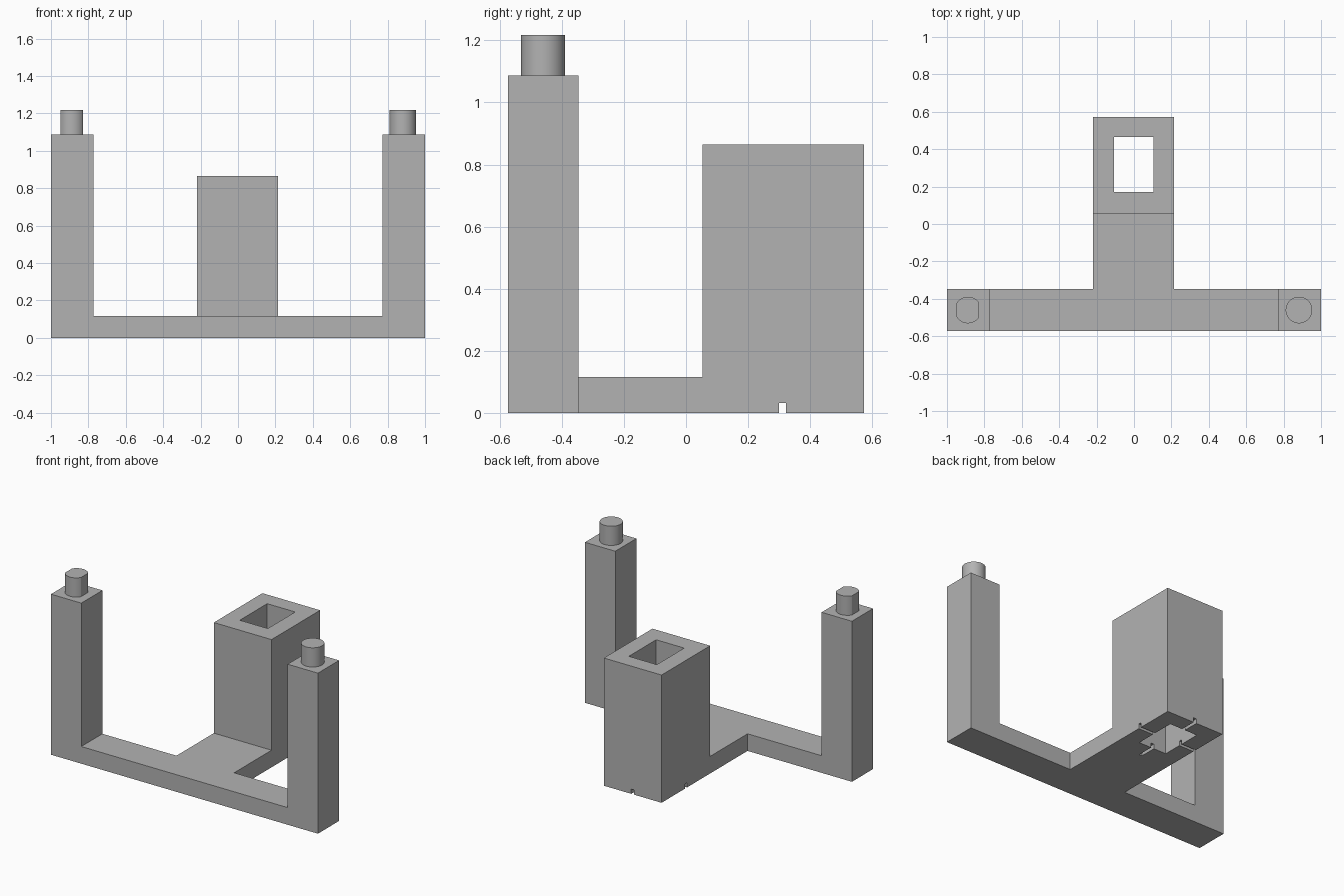
import bpy
import bmesh
import math
from mathutils import Matrix, Vector

if "Cube" in bpy.data.objects:
    bpy.data.objects.remove(bpy.data.objects["Cube"], do_unlink=True)

grey = bpy.data.materials.new("plain grey")
grey.use_nodes = True
grey.diffuse_color = (0.45, 0.45, 0.45, 1)
grey.node_tree.nodes["Principled BSDF"].inputs["Base Color"].default_value = grey.diffuse_color


def finish(name, bm):
    mesh = bpy.data.meshes.new(name)
    bm.to_mesh(mesh)
    bm.free()
    mesh.materials.append(grey)
    obj = bpy.data.objects.new(name, mesh)
    bpy.context.collection.objects.link(obj)
    return obj


def box(name, x, y, z):
    low, high = (Vector(c) for c in zip(x, y, z))
    bm = bmesh.new()
    place = Matrix.Translation((low + high) / 2) @ Matrix.Diagonal((*(high - low), 1))
    bmesh.ops.create_cube(bm, size=1, matrix=place)
    return finish(name, bm)


def combine(target, other, operation):
    """Apply a boolean and discard the helper."""
    mod = target.modifiers.new(operation, "BOOLEAN")
    mod.operation, mod.object, mod.solver = operation, other, "EXACT"
    graph = bpy.context.evaluated_depsgraph_get()
    mesh = bpy.data.meshes.new_from_object(target.evaluated_get(graph))
    target.modifiers.clear()
    target.data = mesh
    bpy.data.objects.remove(other, do_unlink=True)


WIDE, FRONT, ARM_BACK, BACK = 1.0, -0.573, -0.347, 0.573
BASE_TOP, POST_TOP, TOWER_TOP, PEG_TOP = 0.116, 1.087, 0.865, 1.217
TOWER_X, TOWER_FRONT = (-0.218, 0.214), 0.053
HOLE_X, HOLE_Y = (-0.107, 0.103), (0.172, 0.465)
POST_IN = 0.773

# T-shaped base, two posts and the rear tower joined into one body
body = box("body", (-WIDE, WIDE), (FRONT, ARM_BACK), (0, BASE_TOP))
combine(body, box("stem", TOWER_X, (FRONT + 0.1, BACK - 0.1), (0, BASE_TOP)), "UNION")
combine(body, box("tower", TOWER_X, (TOWER_FRONT, BACK), (0, TOWER_TOP)), "UNION")
for post_x in ((-WIDE, -POST_IN), (POST_IN, WIDE)):
    combine(body, box("post", post_x, (FRONT, ARM_BACK), (0, POST_TOP)), "UNION")

# Square shaft through the tower and crossed grooves on its underside
combine(body, box("shaft", HOLE_X, HOLE_Y, (-0.1, 1)), "DIFFERENCE")
mid_x, mid_y = sum(HOLE_X) / 2, sum(HOLE_Y) / 2 + 0.001 - 0.01
mid_y = 0.311
combine(body, box("cross_groove", (-0.3, 0.3), (mid_y - 0.011, mid_y + 0.011), (-0.1, 0.032)), "DIFFERENCE")
combine(body, box("long_groove", (mid_x - 0.011, mid_x + 0.011), (0.06, 0.7), (-0.1, 0.032)), "DIFFERENCE")
body.name = "base_posts_and_tower"


# Pegs on the posts: the right one has two flattened sides
def peg(name, x, flat):
    bm = bmesh.new()
    low = POST_TOP - 0.01
    bmesh.ops.create_cone(bm, cap_ends=True, segments=64, radius1=0.071, radius2=0.071,
                          depth=PEG_TOP - low,
                          matrix=Matrix.Translation((x, -0.46, (PEG_TOP + low) / 2)))
    if flat:
        for side in (-1, 1):
            cut = bmesh.ops.bisect_plane(bm, geom=bm.verts[:] + bm.edges[:] + bm.faces[:],
                                         plane_co=(x + side * flat, 0, 0),
                                         plane_no=(side, 0, 0), clear_outer=True)
            edges = [e for e in cut["geom_cut"] if isinstance(e, bmesh.types.BMEdge)]
            bmesh.ops.holes_fill(bm, edges=edges)
    bmesh.ops.recalc_face_normals(bm, faces=bm.faces)
    obj = finish(name, bm)
    bpy.ops.object.select_all(action="DESELECT")
    obj.select_set(True)
    bpy.context.view_layer.objects.active = obj
    bpy.ops.object.shade_smooth_by_angle(angle=math.radians(15))


peg("left_round_peg", 0.882, None)
peg("right_flattened_peg", -0.888, 0.06)
